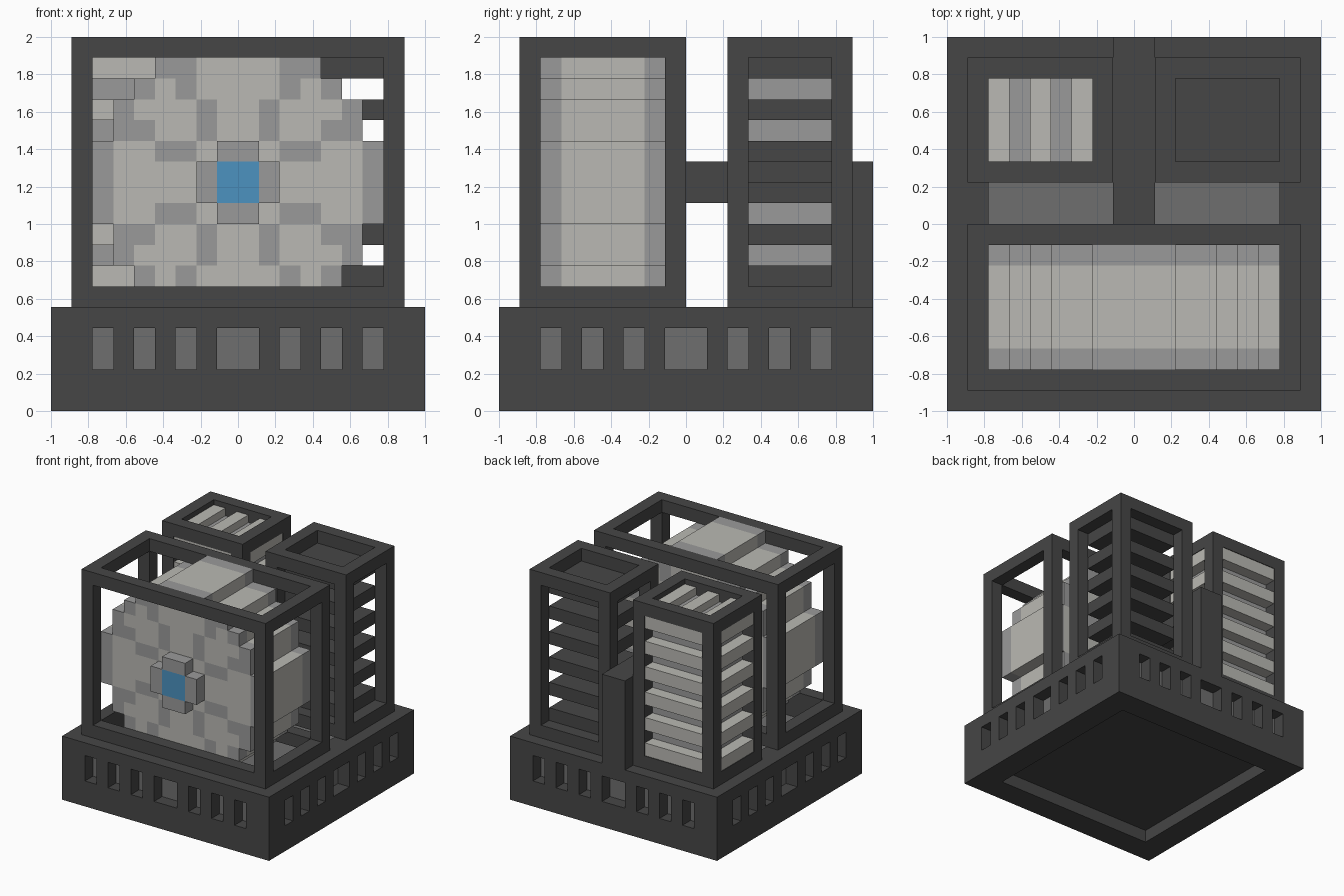
import bpy, bmesh

if "Cube" in bpy.data.objects:
    bpy.data.objects.remove(bpy.data.objects["Cube"], do_unlink=True)

U = 1 / 9  # everything sits on a grid of 18 units across


def material(name, rgb):
    m = bpy.data.materials.new(name)
    m.use_nodes = True
    m.diffuse_color = (*rgb, 1)
    bsdf = next(n for n in m.node_tree.nodes if n.type == 'BSDF_PRINCIPLED')
    bsdf.inputs["Base Color"].default_value = (*rgb, 1)
    bsdf.inputs["Roughness"].default_value = 0.8
    return m


DARK = material("dark casing", (0.061, 0.061, 0.061))
GREY = material("inner grey", (0.156, 0.156, 0.156))
MID = material("mid grey", (0.323, 0.323, 0.323))
LIGHT = material("light grey", (0.491, 0.485, 0.451))
BLUE = material("blue", (0.072, 0.288, 0.527))


def finish(name, bm, mats):
    bmesh.ops.scale(bm, vec=(U, U, U), verts=bm.verts)
    me = bpy.data.meshes.new(name)
    bm.to_mesh(me)
    bm.free()
    for m in mats:
        me.materials.append(m)
    ob = bpy.data.objects.new(name, me)
    bpy.context.collection.objects.link(ob)
    return ob


def boxes(name, spans, mat):
    """One object from boxes given as (x0, x1, y0, y1, z0, z1) in grid units."""
    bm = bmesh.new()
    for x0, x1, y0, y1, z0, z1 in spans:
        vs = bmesh.ops.create_cube(bm, size=1)["verts"]
        bmesh.ops.scale(bm, vec=(x1 - x0, y1 - y0, z1 - z0), verts=vs)
        bmesh.ops.translate(bm, vec=((x0 + x1) / 2, (y0 + y1) / 2, (z0 + z1) / 2), verts=vs)
    return finish(name, bm, [mat])


def ring(x0, x1, y0, y1, z0, z1, w):
    """Four bars forming a rectangular ring."""
    return [(x0, x1, y0, y0 + w, z0, z1), (x0, x1, y1 - w, y1, z0, z1),
            (x0, x0 + w, y0 + w, y1 - w, z0, z1), (x1 - w, x1, y0 + w, y1 - w, z0, z1)]


def cage(name, x0, x1, y0, y1, z0, z1):
    """Open box frame: bottom ring, top ring and four posts."""
    posts = [(x, x + 1, y, y + 1, z0 + 1, z1 - 1)
             for x in (x0, x1 - 1) for y in (y0, y1 - 1)]
    return boxes(name, ring(x0, x1, y0, y1, z0, z0 + 1, 1)
                 + ring(x0, x1, y0, y1, z1 - 1, z1, 1) + posts, DARK)


# Base: hollow foot, floor slab, slotted walls, open top rim
boxes("base_foot", ring(-9, 9, -9, 9, 0, 1, 2) + [(-9, 9, -9, 9, 1, 2)], DARK)
boxes("base_top_rim", ring(-9, 9, -9, 9, 4, 5, 2), DARK)
boxes("base_core", [(-8, 8, -8, 8, 2, 4)], GREY)
piers = []
for a, b in [(-9, -7), (-6, -5), (-4, -3), (-2, -1), (1, 2), (3, 4), (5, 6), (7, 9)]:
    c, d = max(a, -8), min(b, 8)
    piers += [(a, b, -9, -8, 2, 4), (a, b, 8, 9, 2, 4),
              (-9, -8, c, d, 2, 4), (8, 9, c, d, 2, 4)]
boxes("base_piers", piers, DARK)

# Frames
cage("drum_frame", -8, 8, -8, 0, 5, 18)
cage("louvre_tower_frame", -8, -1, 2, 8, 5, 18)
cage("vent_tower_frame", 1, 8, 2, 8, 5, 18)

# Drum: stepped disc, one painted quadrant mirrored to all four
QUAD = ["MMLLLLM", "MLMMLLM", "LMLLMM", "LMLLLM", "LLMLM", "LLMM", "MM"]


def cell(i, j):
    """Paint of a grid cell, or None outside the disc."""
    i, j = (i if i >= 0 else -1 - i), (j if j >= 0 else -1 - j)
    return QUAD[j][i] if j < 7 and i < len(QUAD[j]) else None


bm = bmesh.new()


def quad(pts, mat):
    f = bm.faces.new([bm.verts.new((x, y, z + 11)) for x, y, z in pts])
    f.material_index = mat


for i in range(-7, 7):
    for j in range(-7, 7):
        paint = cell(i, j)
        if not paint:
            continue
        corners = [(i, j), (i + 1, j), (i + 1, j + 1), (i, j + 1)]
        quad([(x, -7, z) for x, z in corners], int(paint == "M"))
        quad([(x, -1, z) for x, z in reversed(corners)], int(paint == "M"))
        # stepped rim: light band between two mid edges
        for k, (di, dj) in enumerate([(0, -1), (1, 0), (0, 1), (-1, 0)]):
            if cell(i + di, j + dj):
                continue
            (xa, za), (xb, zb) = corners[k], corners[(k + 1) % 4]
            for y0, y1, m in [(-7, -6, 1), (-6, -2, 0), (-2, -1, 1)]:
                quad([(xa, y0, za), (xa, y1, za), (xb, y1, zb), (xb, y0, zb)], m)
bmesh.ops.remove_doubles(bm, verts=bm.verts, dist=0.001)
bmesh.ops.recalc_face_normals(bm, faces=bm.faces)
finish("drum", bm, [LIGHT, MID])

# Hub on the drum face
boxes("hub_arms", [(-2, -1, -8, -7, 10, 12), (1, 2, -8, -7, 10, 12),
                   (-1, 1, -8, -7, 9, 10), (-1, 1, -8, -7, 12, 13)], MID)
boxes("hub_centre", [(-1, 1, -8, -7, 10, 12)], BLUE)

# Link beam from the drum between the towers, with its rear pillar
boxes("link_beam", [(-1, 1, -1, 9, 10, 12)], DARK)
boxes("rear_pillar", [(-1, 1, 8, 9, 5, 10)], DARK)

# Vent tower: stack of dark see-through slats
levels = range(6, 17, 2)
boxes("vent_slats", [(2, 7, 3, 7, z, z + 1) for z in levels], DARK)

# Louvre tower: mid core, light slats on all four sides, fins on top
boxes("louvre_core", [(-7, -2, 3, 7, 4, 17)], MID)
slats = []
for z in levels:
    slats += [(-7, -2, 7, 7.95, z, z + 1), (-7, -2, 2.05, 3, z, z + 1),
              (-7.95, -7, 3, 7, z, z + 1), (-2, -1.05, 3, 7, z, z + 1)]
boxes("louvre_slats", slats, LIGHT)
boxes("louvre_top_fins", [(x, x + 1, 3, 7, 17, 17.6) for x in (-7, -5, -3)], LIGHT)
